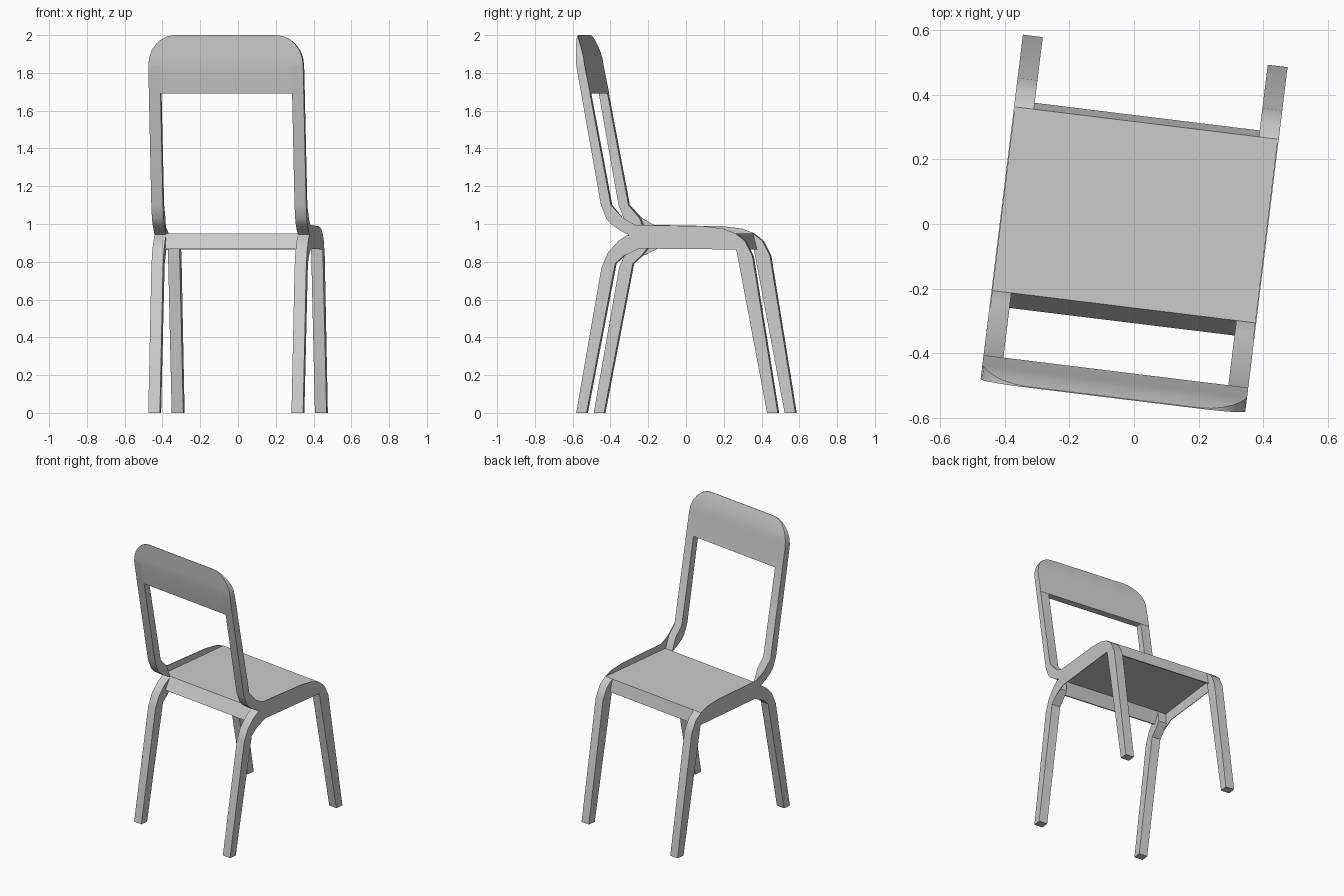
import bpy, bmesh, math
from mathutils import Matrix

cube = bpy.data.objects.get("Cube")
if cube:
    bpy.data.objects.remove(cube, do_unlink=True)

grey = bpy.data.materials.new("plain grey")
grey.use_nodes = True
COLOUR = (0.6, 0.6, 0.6, 1)
grey.diffuse_color = COLOUR
grey.node_tree.nodes["Principled BSDF"].inputs["Base Color"].default_value = COLOUR

TURN = Matrix.Rotation(math.radians(-7), 4, 'Z')   # the chair stands slightly turned
HALF, RAIL = 0.413, 0.062                          # half width, rail width


def finish(name, bm, smooth=True):
    bmesh.ops.recalc_face_normals(bm, faces=bm.faces[:])
    mesh = bpy.data.meshes.new(name)
    bm.to_mesh(mesh)
    bm.free()
    mesh.materials.append(grey)
    obj = bpy.data.objects.new(name, mesh)
    bpy.context.collection.objects.link(obj)
    obj.matrix_world = TURN
    if smooth:
        bpy.ops.object.select_all(action='DESELECT')
        obj.select_set(True)
        bpy.context.view_layer.objects.active = obj
        bpy.ops.object.shade_smooth_by_angle(angle=math.radians(30))
    return obj


def prism(name, profile, x0, x1):
    """Extrude a side profile of (y, z) points from x0 to x1."""
    bm = bmesh.new()
    face = bm.faces.new([bm.verts.new((x0, y, z)) for y, z in profile])
    out = bmesh.ops.extrude_face_region(bm, geom=[face])["geom"]
    moved = [g for g in out if isinstance(g, bmesh.types.BMVert)]
    bmesh.ops.translate(bm, verts=moved, vec=(x1 - x0, 0, 0))
    finish(name, bm)


# Side profiles
front_leg = [(.483, 0), (.54, 0), (.405, .83), (.365, .91), (.315, .95), (.318, .87)]
back_leg = [(-.48, 0), (-.535, 0), (-.40, .77), (-.365, .85), (-.31, .91),
            (-.258, .945), (-.25, .87), (-.283, .83), (-.327, .79)]
back_post = [(-.258, .945), (-.30, .965), (-.35, 1.0), (-.375, 1.03), (-.403, 1.1),
             (-.535, 1.84), (-.49, 1.84), (-.35, 1.1), (-.29, 1.03)]
side_sheet = [(-.35, 1.1), (-.283, 1.03), (-.22, .995), (.15, .988), (.25, .975),
              (.315, .95), (.365, .91), (.33, .865), (-.2, .87), (-.283, .83),
              (-.30, .91), (-.25, .942), (-.30, .965), (-.37, 1.04)]

# Legs, posts and thin side sheets, one of each per side
for side, s in (("left", 1), ("right", -1)):
    outer, inner = s * HALF, s * (HALF - RAIL)
    prism(side + "_front_leg", front_leg, outer, inner)
    prism(side + "_back_leg", back_leg, outer, inner)
    prism(side + "_back_post", back_post, outer, inner)
    prism(side + "_side_sheet", side_sheet, outer, s * (HALF - .004))

# Seat plate with front and back aprons
prism("seat", [(-.258, .95), (.315, .95), (.315, .942), (-.258, .942)], -HALF, HALF)
gap = HALF - RAIL
prism("front_apron", [(.315, .95), (.335, .865), (.327, .865), (.307, .95)], -gap, gap)
prism("back_apron", [(-.258, .95), (-.305, .868), (-.297, .868), (-.25, .95)], -gap, gap)

# Top panel: rows tapering to a thin upper edge with rounded corners
rows = [(1.69, HALF, -.508, -.46)]
steps = 6
for i in range(steps + 1):
    a = i / steps * math.pi / 2
    rise = math.sin(a)
    rows.append((1.84 + .16 * rise, HALF - .143 * (1 - math.cos(a)),
                 -.535 - .008 * rise, -.49 - .05 * rise ** 1.5))
bm = bmesh.new()
rings = [[bm.verts.new(p) for p in ((-w, b, z), (w, b, z), (w, f, z), (-w, f, z))]
         for z, w, b, f in rows]
for low, high in zip(rings, rings[1:]):
    for k in range(4):
        n = (k + 1) % 4
        bm.faces.new((low[k], low[n], high[n], high[k]))
bm.faces.new(rings[0])
bm.faces.new(rings[-1])
finish("top_panel", bm)
